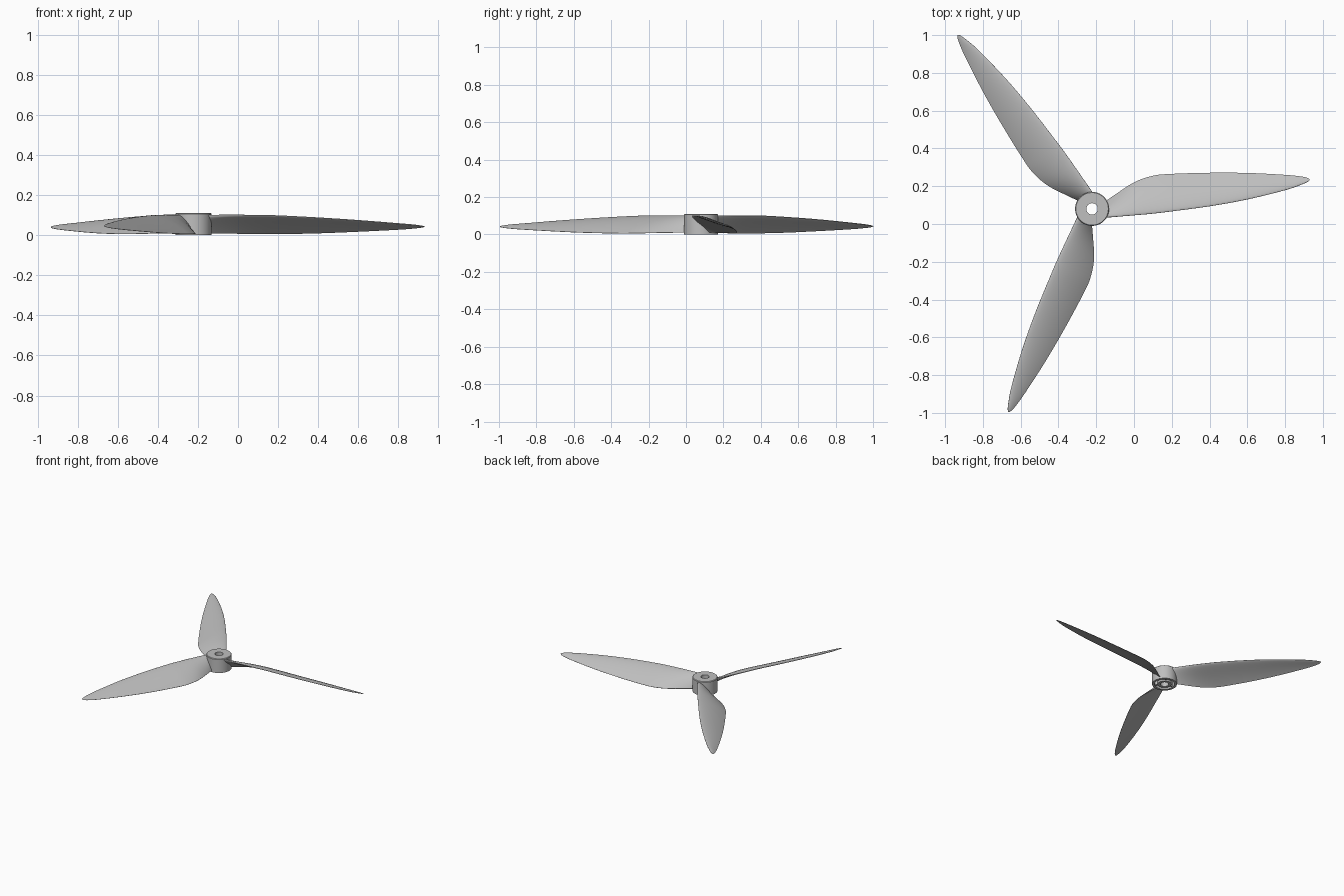
import bpy, bmesh, math
from mathutils import Vector

cube = bpy.data.objects.get("Cube")
if cube:
    bpy.data.objects.remove(cube, do_unlink=True)

HUB = Vector((-0.222, 0.08, 0))

grey = bpy.data.materials.new("plain grey")
grey.use_nodes = True
grey.diffuse_color = (0.52, 0.52, 0.52, 1)
grey.node_tree.nodes["Principled BSDF"].inputs["Base Color"].default_value = grey.diffuse_color


def finish(name, bm, angle):
    """Turn a bmesh into a smooth-shaded grey object."""
    bmesh.ops.recalc_face_normals(bm, faces=bm.faces)
    mesh = bpy.data.meshes.new(name)
    bm.to_mesh(mesh)
    bm.free()
    mesh.materials.append(grey)
    obj = bpy.data.objects.new(name, mesh)
    bpy.context.collection.objects.link(obj)
    bpy.ops.object.select_all(action="DESELECT")
    obj.select_set(True)
    bpy.context.view_layer.objects.active = obj
    bpy.ops.object.shade_smooth_by_angle(angle=math.radians(angle))
    return obj


def bridge(bm, a, b):
    for i in range(len(a)):
        j = (i + 1) % len(a)
        bm.faces.new((a[i], a[j], b[j], b[i]))


def lathe(name, profile, steps=64):
    """Revolve a closed (radius, height) profile around the hub axis."""
    bm = bmesh.new()
    rings = []
    for s in range(steps):
        a = math.tau * s / steps
        rings.append([bm.verts.new(HUB + Vector((r * math.cos(a), r * math.sin(a), z)))
                      for r, z in profile])
    for s in range(steps):
        bridge(bm, rings[s], rings[(s + 1) % steps])
    return finish(name, bm, 35)


def resample(stations, per_span=5):
    """Catmull-Rom smoothing of the blade stations."""
    pts = [Vector(s) for s in stations]
    pts = [2 * pts[0] - pts[1]] + pts + [2 * pts[-1] - pts[-2]]
    out = []
    for a, b, c, d in zip(pts, pts[1:], pts[2:], pts[3:]):
        for k in range(per_span):
            t = k / per_span
            out.append(0.5 * (2 * b + (c - a) * t + (2 * a - 5 * b + 4 * c - d) * t ** 2
                              + (3 * b - a - 3 * c + d) * t ** 3))
    return out + [pts[-2]]


# Blade stations: x, leading y, trailing y, leading z, trailing z
STATIONS = [
    (-0.15, 0.035, 0.12, 0.1, 0.01),
    (-0.1, 0.038, 0.155, 0.1, 0.01),
    (0, 0.046, 0.22, 0.1, 0.008),
    (0.1, 0.055, 0.255, 0.099, 0.006),
    (0.2, 0.067, 0.265, 0.097, 0.006),
    (0.4, 0.094, 0.271, 0.087, 0.01),
    (0.6, 0.13, 0.27, 0.074, 0.018),
    (0.8, 0.179, 0.26, 0.058, 0.028),
    (0.88, 0.206, 0.252, 0.051, 0.034),
    (0.915, 0.221, 0.245, 0.047, 0.038),
    (0.93, 0.231, 0.237, 0.044, 0.042),
]


def airfoil(station, count=14):
    """Cambered section with a round leading edge and thin trailing edge."""
    x, ly, ty, lz, tz = station
    lead, trail = Vector((x, ly, lz)), Vector((x, ty, tz))
    chord = trail - lead
    length = chord.length
    up = Vector((0, -chord.z, chord.y)).normalized()
    thick = min(0.022 - 0.013 * (x + 0.15), 0.16 * length)
    upper, lower = [], []
    for i in range(count + 1):
        u = (1 - math.cos(math.pi * i / count)) / 2
        half = 5 * thick * (0.2969 * math.sqrt(u) - 0.126 * u - 0.3516 * u ** 2
                            + 0.2843 * u ** 3 - 0.1 * u ** 4) + 0.0005
        mid = lead + chord * u + up * (0.14 * length * u * (1 - u))
        upper.append(mid + up * half)
        lower.append(mid - up * half)
    return upper + lower[::-1]


def blade(name, turn):
    bm = bmesh.new()
    rings = [[bm.verts.new(p - HUB) for p in airfoil(s)] for s in resample(STATIONS)]
    for a, b in zip(rings, rings[1:]):
        bridge(bm, a, b)
    bm.faces.new(rings[0])
    bm.faces.new(rings[-1])
    obj = finish(name, bm, 50)
    obj.location = HUB
    obj.rotation_euler.z = turn


# Three identical blades
for i, name in enumerate(("blade_left", "blade_back", "blade_front")):
    blade(name, math.tau * i / 3)

# Hub: outer shell, top plate and bored inner boss, hollow below
lathe("hub", [(0.03, 0.11), (0.086, 0.11), (0.09, 0.106), (0.09, 0),
              (0.072, 0), (0.072, 0.085), (0.05, 0.085), (0.05, 0), (0.03, 0)])

# Ribs joining the boss to the shell under the hub
for i in range(3):
    a = math.tau * (i + 0.5) / 3
    bm = bmesh.new()
    bmesh.ops.create_cube(bm, size=1)
    bmesh.ops.scale(bm, vec=(0.03, 0.012, 0.08), verts=bm.verts)
    rib = finish(f"hub_rib_{i + 1}", bm, 30)
    rib.location = HUB + Vector((0.061 * math.cos(a), 0.061 * math.sin(a), 0.046))
    rib.rotation_euler.z = a
